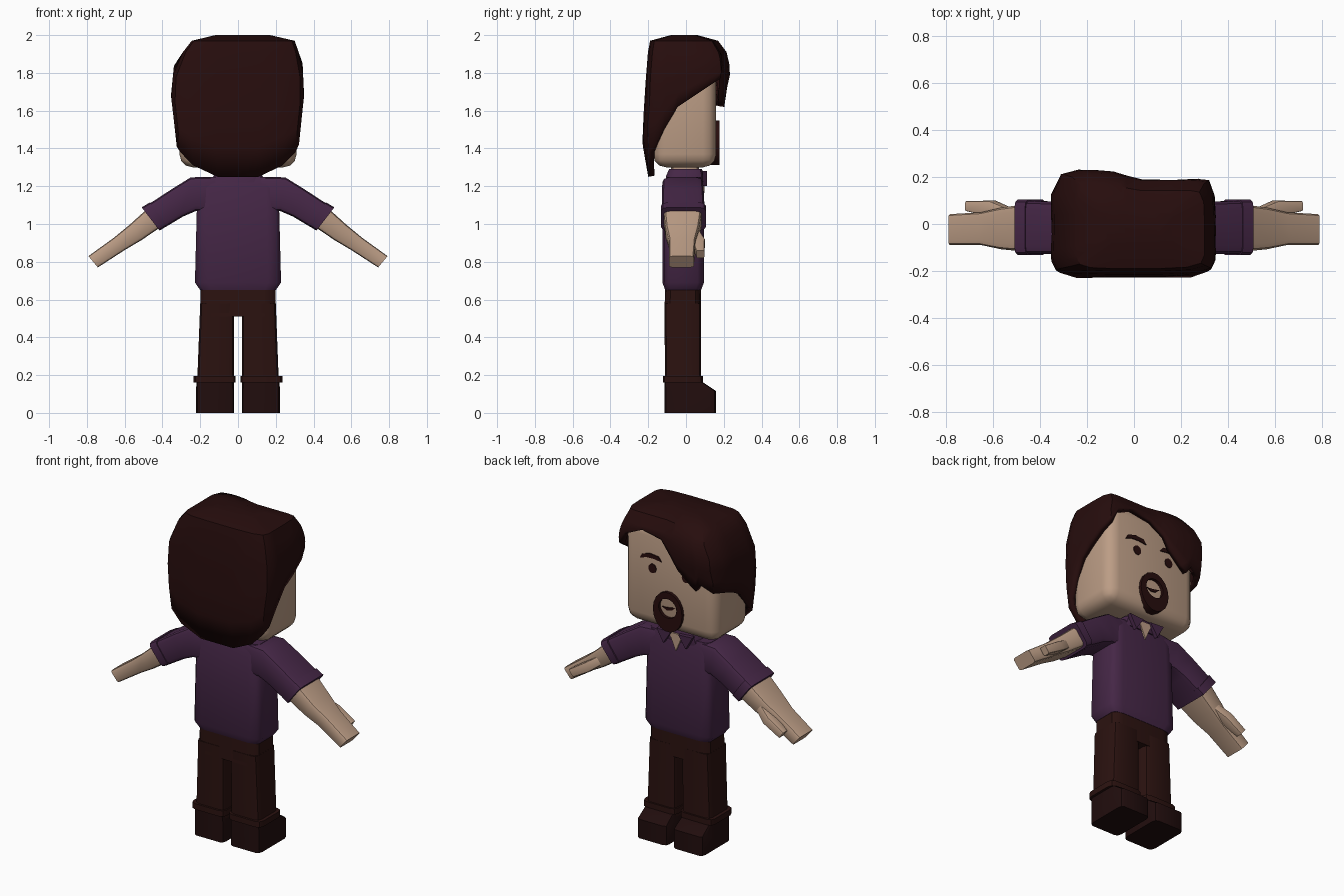
import bpy, bmesh, math
from mathutils import Vector

if "Cube" in bpy.data.objects:
    bpy.data.objects.remove(bpy.data.objects["Cube"])


def material(name, rgb):
    m = bpy.data.materials.new(name)
    m.diffuse_color = (*rgb, 1)
    m.use_nodes = True
    m.node_tree.nodes["Principled BSDF"].inputs["Base Color"].default_value = m.diffuse_color
    return m


SKIN = material("skin", (0.50, 0.335, 0.235))
HAIR = material("dark brown hair", (0.020, 0.004, 0.004))
SHIRT = material("purple cloth", (0.060, 0.020, 0.062))
PANTS = material("brown cloth", (0.024, 0.006, 0.005))
SHOES = material("dark leather", (0.015, 0.004, 0.004))


def finish(name, bm, mat, angle=40):
    bmesh.ops.recalc_face_normals(bm, faces=bm.faces)
    me = bpy.data.meshes.new(name)
    bm.to_mesh(me)
    bm.free()
    me.materials.append(mat)
    ob = bpy.data.objects.new(name, me)
    bpy.context.collection.objects.link(ob)
    bpy.ops.object.select_all(action='DESELECT')
    ob.select_set(True)
    bpy.context.view_layer.objects.active = ob
    bpy.ops.object.shade_smooth_by_angle(angle=math.radians(angle))
    return ob


def bridge(bm, rings, caps=True):
    vr = [[bm.verts.new(p) for p in r] for r in rings]
    n = len(vr[0])
    for a, b in zip(vr, vr[1:]):
        for i in range(n):
            bm.faces.new((a[i], a[(i + 1) % n], b[(i + 1) % n], b[i]))
    if caps:
        bm.faces.new(vr[0])
    bm.faces.new(vr[-1])


def ring(p, q, y0, y1, r=0.3, side=1):
    """Rounded rectangle spanning p to q in x/z and y0 to y1 in depth."""
    pts = []
    for k in range(4):
        cx, cy = [(1, 1), (-1, 1), (-1, -1), (1, -1)][k]
        for j in range(3):
            a = math.radians(90 * k + 45 * j)
            u = (cx * (1 - r) + r * math.cos(a) + 1) / 2
            v = (cy * (1 - r) + r * math.sin(a) + 1) / 2
            pts.append(Vector((side * (p[0] + (q[0] - p[0]) * u),
                               y0 + (y1 - y0) * v,
                               p[1] + (q[1] - p[1]) * u)))
    return pts


def loft(name, specs, mat, side=1, r=0.3):
    bm = bmesh.new()
    bridge(bm, [ring(*s, r=r, side=side) for s in specs])
    return finish(name, bm, mat)


def level(x0, x1, z, y0, y1):
    return ((x0, z), (x1, z), y0, y1)


def plate(name, pts, y0, y1, mat):
    bm = bmesh.new()
    bridge(bm, [[(x, y, z) for x, z in pts] for y in (y0, y1)])
    return finish(name, bm, mat, 30)


def ellipse(cx, cz, rx, rz, n=16, tilt=0.0):
    return [(cx + rx * math.cos(t), cz + rz * math.sin(t) + tilt * math.cos(t))
            for t in (2 * math.pi * i / n for i in range(n))]


# Torso, hips, neck and collar
loft("shirt", [level(-.20, .20, .65, -.11, .08), level(-.228, .228, .69, -.125, .095),
               level(-.22, .22, 1.0, -.125, .095), level(-.215, .215, 1.19, -.12, .09),
               level(-.20, .20, 1.25, -.10, .075)], SHIRT)
loft("hips", [level(-.2, .2, .51, -.115, .08), level(-.198, .198, .67, -.11, .078)], PANTS)
loft("neck", [level(-.09, .09, 1.2, -.08, .07), level(-.09, .09, 1.34, -.08, .07)], SKIN, r=.5)
loft("collar", [level(-.14, .14, 1.22, -.11, .09), level(-.13, .13, 1.255, -.105, .095),
                level(-.11, .11, 1.29, -.09, .085)], SHIRT, r=.4)
plate("open_neck", [(-.045, 1.27), (.045, 1.27), (0, 1.165)], .09, .099, SKIN)

for s, tag in ((1, "right"), (-1, "left")):
    # Collar flap
    plate(tag + "_collar_flap", [(s * .025, 1.275), (s * .12, 1.28), (s * .075, 1.20)],
          .088, .112, SHIRT)
    # Leg, trouser cuff and shoe
    loft(tag + "_leg", [level(.02, .217, .14, -.11, .08), level(.02, .2, .58, -.115, .08)],
         PANTS, s)
    loft(tag + "_trouser_cuff", [level(.012, .235, .16, -.123, .09),
                                 level(.012, .235, .195, -.123, .09)], PANTS, s)
    loft(tag + "_shoe", [level(.02, .222, 0, -.115, .16), level(.02, .222, .115, -.115, .16),
                         level(.025, .22, .165, -.115, .085)], SHOES, s, r=.22)
    # Sleeve and rolled sleeve cuff, top edge then bottom edge
    loft(tag + "_sleeve", [((.12, 1.25), (.12, 1.06), -.11, .08),
                           ((.25, 1.247), (.22, 1.07), -.125, .09),
                           ((.35, 1.185), (.29, 1.04), -.128, .095),
                           ((.48, 1.10), (.39, .98), -.128, .098)], SHIRT, s)
    loft(tag + "_sleeve_cuff", [((.465, 1.115), (.375, .99), -.133, .105),
                                ((.51, 1.088), (.415, .965), -.133, .105)], SHIRT, s)
    # Forearm with flat hand, and thumb
    loft(tag + "_forearm", [((.47, 1.09), (.40, .99), -.118, .085),
                            ((.575, .995), (.51, .915), -.108, .07),
                            ((.66, .925), (.60, .862), -.09, .05),
                            ((.792, .83), (.742, .77), -.09, .042)], SKIN, s)
    loft(tag + "_thumb", [((.55, .97), (.52, .93), .02, .07),
                          ((.62, .925), (.585, .88), .03, .10),
                          ((.72, .86), (.69, .82), .055, .097)], SKIN, s)
    # Eye and eyebrow
    plate(tag + "_eye", ellipse(s * .112, 1.66, .026, .028), .155, .164, HAIR)
    plate(tag + "_eyebrow", [(s * x, z) for x, z in (
        (.05, 1.715), (.10, 1.722), (.15, 1.72), (.195, 1.705),
        (.18, 1.732), (.13, 1.748), (.07, 1.742))], .157, .166, HAIR)

# Head: bevelled block
bm = bmesh.new()
bmesh.ops.create_cube(bm, size=1)
for v in bm.verts:
    v.co = (v.co.x * .62, v.co.y * .335 - .0075, 1.61 + v.co.z * .62)
bmesh.ops.bevel(bm, geom=list(bm.edges), offset=.07, segments=3, profile=.5, affect='EDGES')
finish("head", bm, SKIN, 60)

# Goatee: ring around the mouth, thicker under the lip
bm = bmesh.new()
outer = ellipse(0, 1.43, .098, .12, 18)
inner = ellipse(0, 1.452, .06, .058, 18)
loops = [[bm.verts.new((x, y, z)) for x, z in pts]
         for pts, y in ((outer, .12), (outer, .178), (inner, .178), (inner, .15))]
for a, b in zip(loops, loops[1:]):
    for i in range(18):
        j = (i + 1) % 18
        bm.faces.new((a[i], a[j], b[j], b[i]))
finish("goatee", bm, HAIR, 30)
plate("mouth", [(-.045, 1.462), (-.02, 1.44), (.015, 1.434), (.045, 1.45),
                (.02, 1.45), (-.015, 1.455)], .157, .166, HAIR)


# Hair: columns hung from the crown, each with its own lower edge
def at(profile, z):
    for (z0, a), (z1, b) in zip(profile, profile[1:]):
        if z <= z1:
            return a + (b - a) * max(0, (z - z0) / (z1 - z0))
    return profile[-1][1]


LEFT = [(1.25, .31), (1.45, .328), (1.68, .355), (1.85, .338), (1.97, .245), (2, .12)]
RIGHT = [(1.25, .31), (1.45, .325), (1.68, .35), (1.85, .342), (1.97, .30), (2, .17)]
BACK = [(1.25, .20), (1.45, .235), (1.7, .215), (1.85, .213), (1.97, .19), (2, .08)]
FRONT = [(1.25, .20), (1.6, .20), (1.7, .212), (1.8, .235), (1.9, .222), (1.97, .17), (2, .06)]
COLUMNS = [  # side, depth, lower edge
    (0, -1, 1.25), (.35, -1, 1.25), (.75, -.97, 1.31), (.95, -.88, 1.38), (1, -.7, 1.42),
    (1, -.5, 1.5), (1, -.2, 1.62), (1, .15, 1.67), (.99, .55, 1.73), (.93, .8, 1.77),
    (.8, .84, 1.84), (.5, .84, 1.89), (.1, .84, 1.865), (-.12, .9, 1.79), (-.25, .96, 1.72),
    (-.48, 1, 1.65), (-.6, 1, 1.62), (-.68, 1, 1.67), (-.9, .93, 1.63), (-1, .6, 1.62),
    (-1, .2, 1.59), (-1, -.2, 1.54), (-1, -.5, 1.46), (-1, -.72, 1.41), (-.95, -.9, 1.38),
    (-.75, -.98, 1.31), (-.35, -1, 1.25)]


def hair_point(u, v, z):
    return (u * at(RIGHT if u > 0 else LEFT, z), v * at(FRONT if v > 0 else BACK, z), z)


rows = [[hair_point(u, v, zb + (1.91 - zb) * t) for u, v, zb in COLUMNS]
        for t in (0, .25, .5, .75, 1)]
rows += [[hair_point(u, v, z) for u, v, zb in COLUMNS] for z in (1.97, 2.0)]
bm = bmesh.new()
bridge(bm, rows, caps=False)
hair = finish("hair", bm, HAIR, 40)
thick = hair.modifiers.new("thickness", 'SOLIDIFY')
thick.thickness = .035
thick.offset = -1
